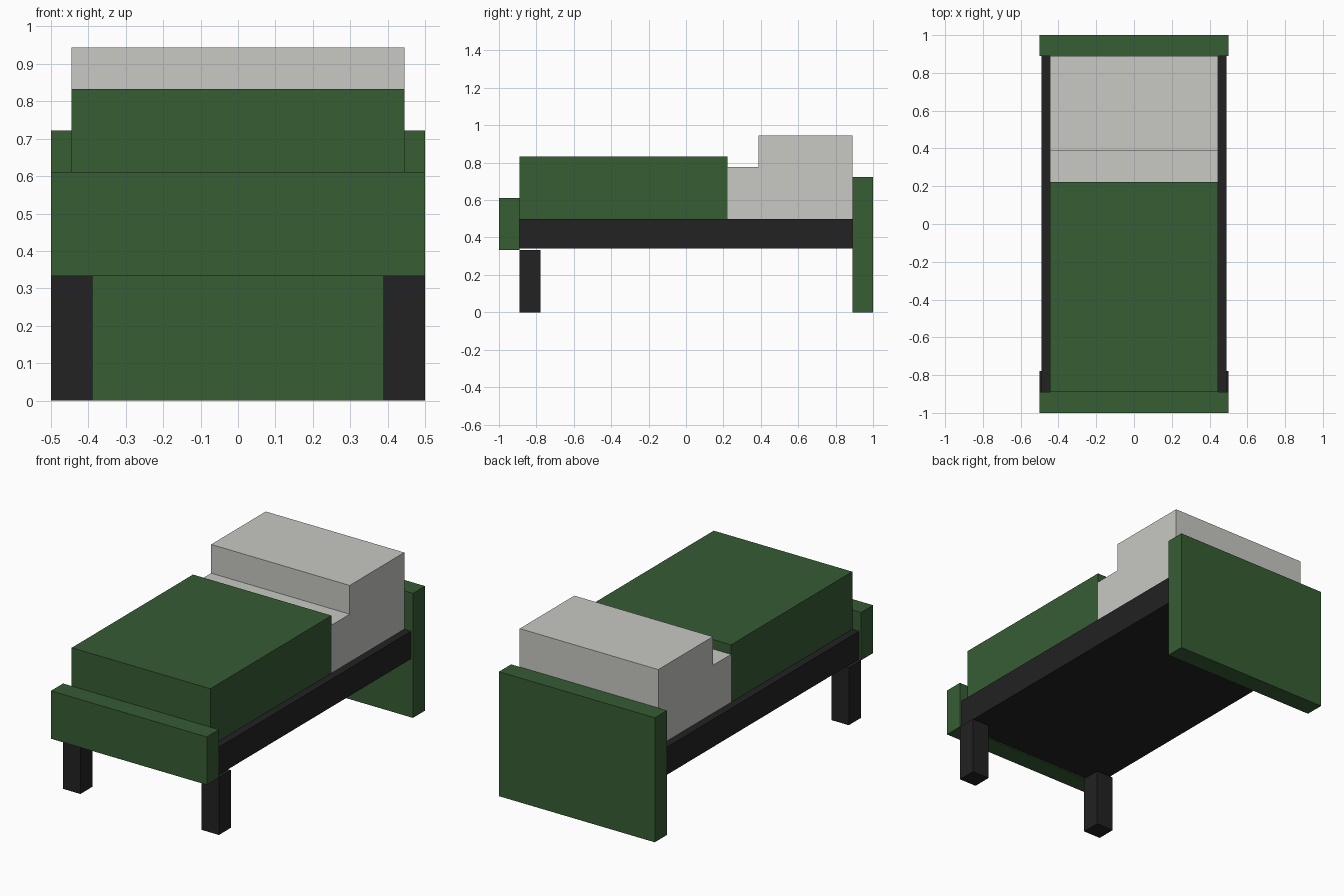
import bpy, bmesh

if "Cube" in bpy.data.objects:
    bpy.data.objects.remove(bpy.data.objects["Cube"])


def material(name, rgb):
    m = bpy.data.materials.new(name)
    m.diffuse_color = (*rgb, 1)
    m.use_nodes = True
    m.node_tree.nodes["Principled BSDF"].inputs["Base Color"].default_value = m.diffuse_color
    return m


GREEN = material("green blanket", (0.037, 0.109, 0.034))
WHITE = material("off white linen", (0.578, 0.578, 0.552))
BLACK = material("black wood", (0.016, 0.016, 0.016))


def extrude_profile(name, x0, x1, profile, mat):
    """Extrude a closed (y, z) profile from x0 to x1."""
    bm = bmesh.new()
    face = bm.faces.new([bm.verts.new((x0, y, z)) for y, z in profile])
    out = bmesh.ops.extrude_face_region(bm, geom=[face])
    new = [v for v in out["geom"] if isinstance(v, bmesh.types.BMVert)]
    bmesh.ops.translate(bm, verts=new, vec=(x1 - x0, 0, 0))
    bmesh.ops.recalc_face_normals(bm, faces=bm.faces)
    mesh = bpy.data.meshes.new(name)
    bm.to_mesh(mesh)
    bm.free()
    mesh.materials.append(mat)
    obj = bpy.data.objects.new(name, mesh)
    bpy.context.collection.objects.link(obj)
    return obj


def box(name, x0, x1, y0, y1, z0, z1, mat):
    return extrude_profile(name, x0, x1, [(y0, z0), (y1, z0), (y1, z1), (y0, z1)], mat)


U = 1 / 18  # the bed sits on a grid of 18 units to the metre

# End boards
box("headboard", -0.5, 0.5, 16 * U, 1, 0, 13 * U, GREEN)
box("footboard", -0.5, 0.5, -1, -16 * U, 6 * U, 11 * U, GREEN)

# Bed frame, slightly narrower than the boards
box("bed_frame", -0.489, 0.489, -16 * U, 16 * U, 0.34, 0.5, BLACK)

# Front legs
for side, x in (("left", -9 * U), ("right", 7 * U)):
    box(f"{side}_leg", x, x + 2 * U, -16 * U, -14 * U, 0, 6 * U, BLACK)

# Bedding: blanket, then stepped sheet and pillow
box("blanket", -8 * U, 8 * U, -16 * U, 4 * U, 0.5, 15 * U, GREEN)
extrude_profile("sheet_and_pillow", -8 * U, 8 * U,
                [(4 * U, 0.5), (16 * U, 0.5), (16 * U, 17 * U),
                 (7 * U, 17 * U), (7 * U, 14 * U), (4 * U, 14 * U)], WHITE)
